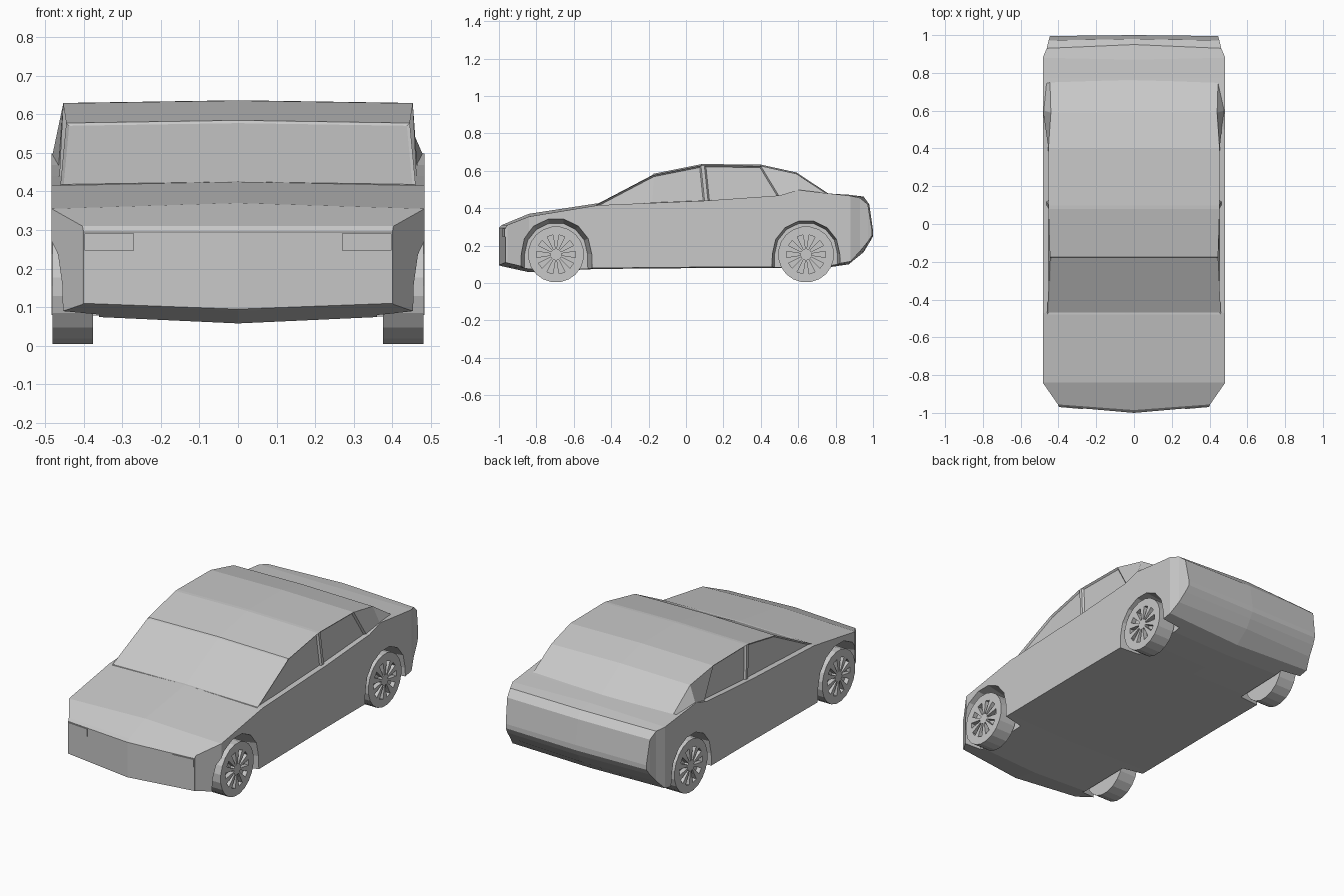
import bpy, bmesh, math
from mathutils import Vector

cube = bpy.data.objects.get("Cube")
if cube:
    bpy.data.objects.remove(cube, do_unlink=True)

grey = bpy.data.materials.new("plain_grey")
grey.use_nodes = True
grey.diffuse_color = (0.58, 0.58, 0.58, 1)
grey.node_tree.nodes["Principled BSDF"].inputs["Base Color"].default_value = grey.diffuse_color


def finish(bm, name):
    bmesh.ops.recalc_face_normals(bm, faces=bm.faces[:])
    mesh = bpy.data.meshes.new(name)
    bm.to_mesh(mesh)
    bm.free()
    mesh.materials.append(grey)
    obj = bpy.data.objects.new(name, mesh)
    bpy.context.collection.objects.link(obj)
    return obj


def loft(stations):
    """Bridge symmetric six-point rings; each is bottom middle, bottom edge, top edge, top middle."""
    bm = bmesh.new()
    rings = []
    for half in stations:
        mirrored = [(-x, y, z) for x, y, z in half[2:0:-1]]
        rings.append([bm.verts.new(p) for p in list(half) + mirrored])
    strips = []
    for a, b in zip(rings, rings[1:]):
        strips.append([bm.faces.new((a[i], a[(i + 1) % 6], b[(i + 1) % 6], b[i])) for i in range(6)])
    for r in (rings[0], rings[-1]):
        bm.faces.new(r[:4])
        bm.faces.new(r[3:] + r[:1])
    bmesh.ops.recalc_face_normals(bm, faces=bm.faces[:])
    return bm, strips


# Lower body: middle y, edge y, half width, bottom middle, bottom edge, top middle, top edge
body_stations = [
    (-1.0, -0.965, 0.40, 0.095, 0.11, 0.295, 0.295),
    (-0.985, -0.955, 0.403, 0.09, 0.107, 0.31, 0.31),
    (-0.84, -0.84, 0.483, 0.058, 0.08, 0.37, 0.355),
    (-0.48, -0.47, 0.483, 0.075, 0.08, 0.425, 0.416),
    (0.1, 0.1, 0.483, 0.08, 0.085, 0.44, 0.44),
    (0.5, 0.5, 0.483, 0.08, 0.085, 0.468, 0.468),
    (0.6, 0.6, 0.483, 0.08, 0.09, 0.485, 0.498),
    (0.77, 0.77, 0.483, 0.085, 0.095, 0.476, 0.478),
    (0.87, 0.88, 0.483, 0.1, 0.115, 0.472, 0.466),
    (0.95, 0.93, 0.462, 0.165, 0.17, 0.462, 0.455),
    (0.98, 0.972, 0.452, 0.215, 0.22, 0.42, 0.42),
    (1.0, 0.995, 0.445, 0.25, 0.255, 0.28, 0.28),
]
bm, _ = loft([((0, ym, bm_), (w, ye, be), (w, ye, te), (0, ym, tm))
              for ym, ye, w, bm_, be, tm, te in body_stations])
body = finish(bm, "lower_body")


# Tapered wheel arches cut from the sides
def cut_arch(y, radius, side):
    bm = bmesh.new()
    outer, inner = [], []
    for i in range(8):
        a = math.pi * i / 7
        for ring, x, r in ((outer, 0.52, radius), (inner, 0.36, 0.168)):
            ring.append(bm.verts.new((side * x, y + r * math.cos(a), 0.155 + r * math.sin(a))))
    for ring, x, r in ((outer, 0.52, radius), (inner, 0.36, 0.168)):
        for s in (-1, 1):
            ring.append(bm.verts.new((side * x, y + s * r * 1.03, -0.05)))
    n = len(outer)
    for i in range(n):
        j = (i + 1) % n
        bm.faces.new((outer[i], outer[j], inner[j], inner[i]))
    bm.faces.new(outer)
    bm.faces.new(inner)
    cutter = finish(bm, "arch_cutter")
    cutter.hide_render = True
    mod = body.modifiers.new("arch", "BOOLEAN")
    mod.operation = "DIFFERENCE"
    mod.solver = "EXACT"
    mod.object = cutter
    bpy.context.view_layer.objects.active = body
    bpy.ops.object.modifier_apply(modifier=mod.name)
    bpy.data.objects.remove(cutter, do_unlink=True)


axles = {"front": (-0.695, 0.198), "rear": (0.642, 0.184)}
for y, radius in axles.values():
    for side in (-1, 1):
        cut_arch(y, radius, side)

# Cabin: base y, base z, base half width, roof y, roof edge z, roof half width
cabin_stations = [
    (-0.49, 0.398, 0.463, -0.478, 0.418, 0.46),
    (-0.18, 0.423, 0.463, -0.175, 0.577, 0.445),
    (0.1, 0.434, 0.463, 0.08, 0.628, 0.453),
    (0.118, 0.434, 0.463, 0.098, 0.629, 0.453),
    (0.5, 0.46, 0.465, 0.4, 0.626, 0.453),
    (0.6, 0.488, 0.482, 0.59, 0.584, 0.44),
    (0.79, 0.45, 0.47, 0.757, 0.474, 0.445),
]
bm, strips = loft([((0, yb, zb), (wb, yb, zb), (wt, yt, zt), (0, yt, zt + 0.007))
                   for yb, zb, wb, yt, zt, wt in cabin_stations])


# Recessed glass: windscreen and two windows on each side
def recess(faces, depth):
    bmesh.ops.inset_region(bm, faces=faces, thickness=0.008, depth=depth, use_even_offset=True)


for column in (1, 4):
    recess([strips[0][column], strips[1][column]], -0.01)
    recess([strips[3][column]], -0.01)
recess([strips[0][2], strips[0][3]], -0.004)
finish(bm, "cabin")


# Headlights: thin plates following the slanted nose
def headlight(side):
    bm = bmesh.new()
    verts = []
    for lift in (0.004, -0.004):
        for x, z in ((0.27, 0.247), (0.398, 0.247), (0.398, 0.291), (0.27, 0.291)):
            verts.append(bm.verts.new((side * x, -1.0 + x * 0.035 / 0.4 - lift, z)))
    bm.faces.new(verts[:4])
    bm.faces.new(verts[4:])
    for i in range(4):
        j = (i + 1) % 4
        bm.faces.new((verts[i], verts[j], verts[j + 4], verts[i + 4]))
    finish(bm, ("left" if side > 0 else "right") + "_headlight")


# Wheels: rim with ten recessed openings between the spokes
def wheel(name, y, side):
    bm = bmesh.new()
    count = 20

    def ring(x, r):
        return [bm.verts.new((side * x, y + r * math.cos(a), 0.153 + r * math.sin(a)))
                for a in (math.tau * (i + 0.5) / count for i in range(count))]

    hub, rim, edge, back = ring(0.481, 0.03), ring(0.481, 0.105), ring(0.481, 0.15), ring(0.376, 0.15)
    openings = []
    for i in range(count):
        j = (i + 1) % count
        face = bm.faces.new((hub[i], hub[j], rim[j], rim[i]))
        if i % 2:
            openings.append(face)
        bm.faces.new((rim[i], rim[j], edge[j], edge[i]))
        bm.faces.new((edge[i], edge[j], back[j], back[i]))
    bm.faces.new(hub)
    bm.faces.new(back)
    bmesh.ops.recalc_face_normals(bm, faces=bm.faces[:])
    sunk = bmesh.ops.extrude_discrete_faces(bm, faces=openings)["faces"]
    for face in sunk:
        bmesh.ops.translate(bm, verts=face.verts[:], vec=Vector((-0.025 * side, 0, 0)))
    finish(bm, name)


for side, label in ((1, "left"), (-1, "right")):
    headlight(side)
    for end, (y, _) in axles.items():
        wheel(f"{end}_{label}_wheel", y, side)
